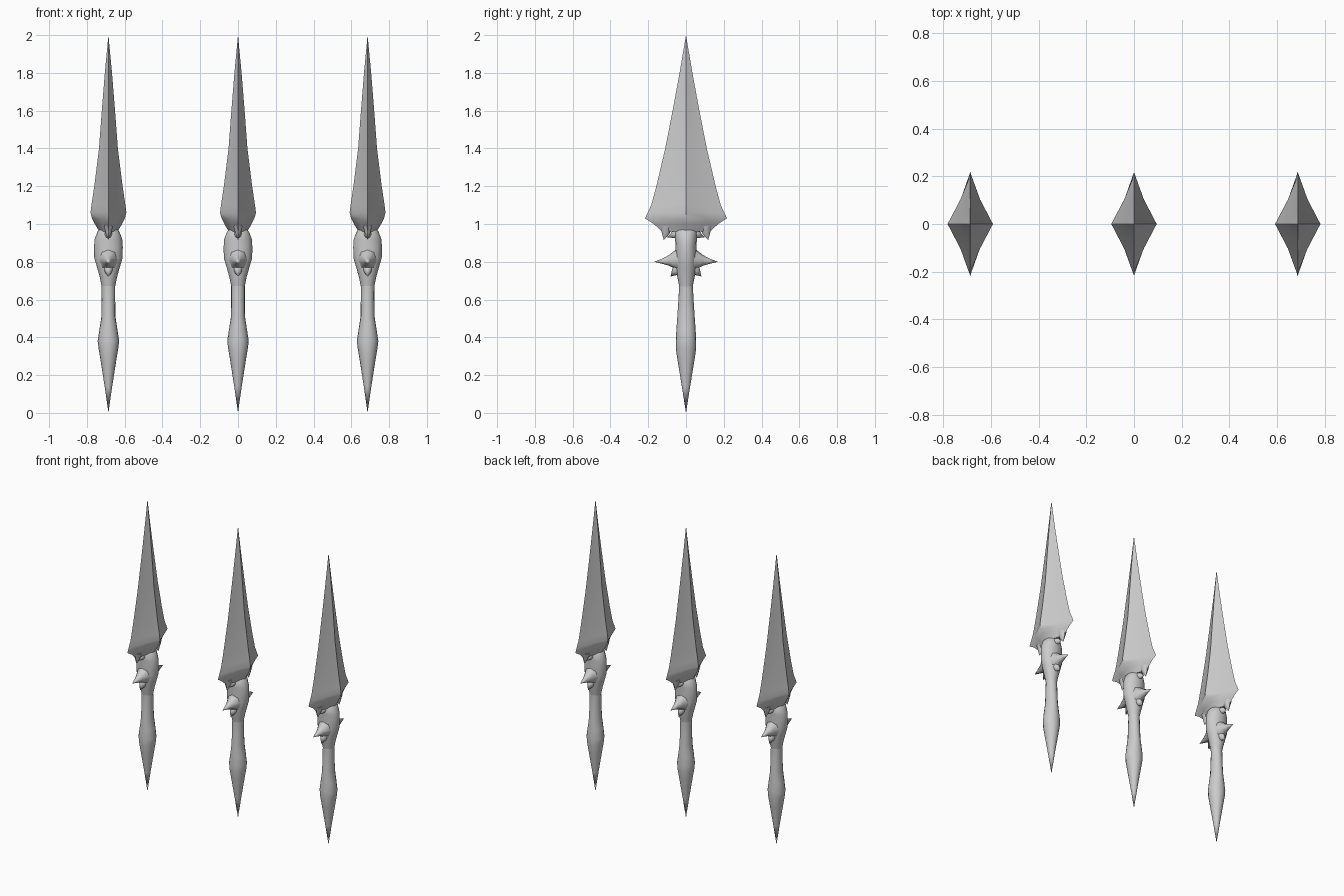
import bpy, bmesh, math
from mathutils import Vector

cube = bpy.data.objects.get("Cube")
if cube:
    bpy.data.objects.remove(cube, do_unlink=True)

steel = bpy.data.materials.new("grey steel")
steel.use_nodes = True
GREY = (0.6, 0.6, 0.6, 1)
steel.diffuse_color = GREY
steel.node_tree.nodes["Principled BSDF"].inputs["Base Color"].default_value = GREY

SPACING = 0.686


def loft(bm, rings):
    """Skin a list of rings; a ring of one point closes to a tip."""
    rows = [[bm.verts.new(p) for p in ring] for ring in rings]
    for a, b in zip(rows, rows[1:]):
        n = max(len(a), len(b))
        for i in range(n):
            j = (i + 1) % n
            if len(a) == 1:
                bm.faces.new((a[0], b[i], b[j]))
            elif len(b) == 1:
                bm.faces.new((a[i], b[0], a[j]))
            else:
                bm.faces.new((a[i], b[i], b[j], a[j]))
    for row in (rows[0], rows[-1]):
        if len(row) > 2:
            bm.faces.new(row)


def ellipse(z, x, y, n=16):
    if x == 0:
        return [(0, 0, z)]
    return [(x * math.cos(2 * math.pi * i / n), y * math.sin(2 * math.pi * i / n), z)
            for i in range(n)]


def diamond(z, x, y):
    """Slightly hollow-ground diamond section, edges on y."""
    if x == 0:
        return [(0, 0, z)]
    unit = [(1, 0), (.44, .5), (0, 1), (-.44, .5), (-1, 0), (-.44, -.5), (0, -1), (.44, -.5)]
    return [(x * u, y * v, z) for u, v in unit]


def spike(bm, side, stations):
    """Thorn along a bent path: stations are (y, z, half thickness x, half height)."""
    rings = []
    for k, (y, z, rx, h) in enumerate(stations):
        if rx == 0:
            rings.append([(0, side * y, z)])
            continue
        # section lies across the local path direction
        a = stations[max(k - 1, 0)]
        b = stations[min(k + 1, len(stations) - 1)]
        d = Vector((b[0] - a[0], b[1] - a[1])).normalized()
        ring = []
        for i in range(8):
            t = 2 * math.pi * i / 8
            s = h * math.sin(t)
            ring.append((rx * math.cos(t), side * (y - d.y * s), z + d.x * s))
        rings.append(ring)
    loft(bm, rings)


def finish(name, bm, angle):
    bmesh.ops.recalc_face_normals(bm, faces=bm.faces)
    mesh = bpy.data.meshes.new(name)
    bm.to_mesh(mesh)
    bm.free()
    mesh.materials.append(steel)
    obj = bpy.data.objects.new(name, mesh)
    bpy.context.collection.objects.link(obj)
    bpy.ops.object.select_all(action='DESELECT')
    obj.select_set(True)
    bpy.context.view_layer.objects.active = obj
    bpy.ops.object.shade_smooth_by_angle(angle=math.radians(angle))
    return obj


parts = []

# Blade: z, half thickness, half width
bm = bmesh.new()
loft(bm, [diamond(*s) for s in [
    (2.0, 0, 0), (1.8, .019, .034), (1.6, .035, .071), (1.4, .05, .11),
    (1.2, .075, .157), (1.1, .09, .184), (1.06, .095, .203), (1.03, .087, .217),
    (1.0, .072, .17), (.96, .048, .128)]])
# Barbs hanging from the blade's lower corners
for side in (-1, 1):
    spike(bm, side, [(.105, .99, .025, .035), (.108, .95, .014, .02), (.118, .915, 0, 0)])
parts.append(finish("blade", bm, 50))

# Collar joining blade and grip
bm = bmesh.new()
loft(bm, [ellipse(*s) for s in [
    (.985, .035, .035), (.96, .058, .058), (.92, .073, .058), (.88, .076, .055),
    (.82, .075, .058), (.77, .06, .054), (.72, .046, .046), (.67, .036, .036)]])
parts.append(finish("collar", bm, 50))

# Thorns on the collar: large outer, small lower, small upper
bm = bmesh.new()
for side in (-1, 1):
    spike(bm, side, [(.02, .812, .055, .08), (.055, .81, .045, .05), (.09, .806, .026, .028),
                     (.125, .803, .014, .014), (.168, .80, 0, 0)])
    spike(bm, side, [(.025, .775, .03, .035), (.055, .75, .02, .024), (.082, .722, 0, 0)])
    spike(bm, side, [(.025, .955, .03, .035), (.06, .945, .018, .022), (.1, .93, 0, 0)])
parts.append(finish("collar_thorns", bm, 50))

# Grip swelling into a pointed pommel
bm = bmesh.new()
loft(bm, [ellipse(*s) for s in [
    (.75, .037, .04), (.68, .036, .036), (.6, .036, .04), (.51, .037, .046),
    (.44, .048, .051), (.38, .057, .054), (.34, .052, .054), (.28, .042, .045),
    (.14, .02, .022), (0, 0, 0)]])
parts.append(finish("grip", bm, 50))

# Two more daggers, one on each side
for label, x in (("left", SPACING), ("right", -SPACING)):
    for part in parts:
        copy = part.copy()
        copy.name = f"{label}_{part.name}"
        copy.location.x = x
        bpy.context.collection.objects.link(copy)
